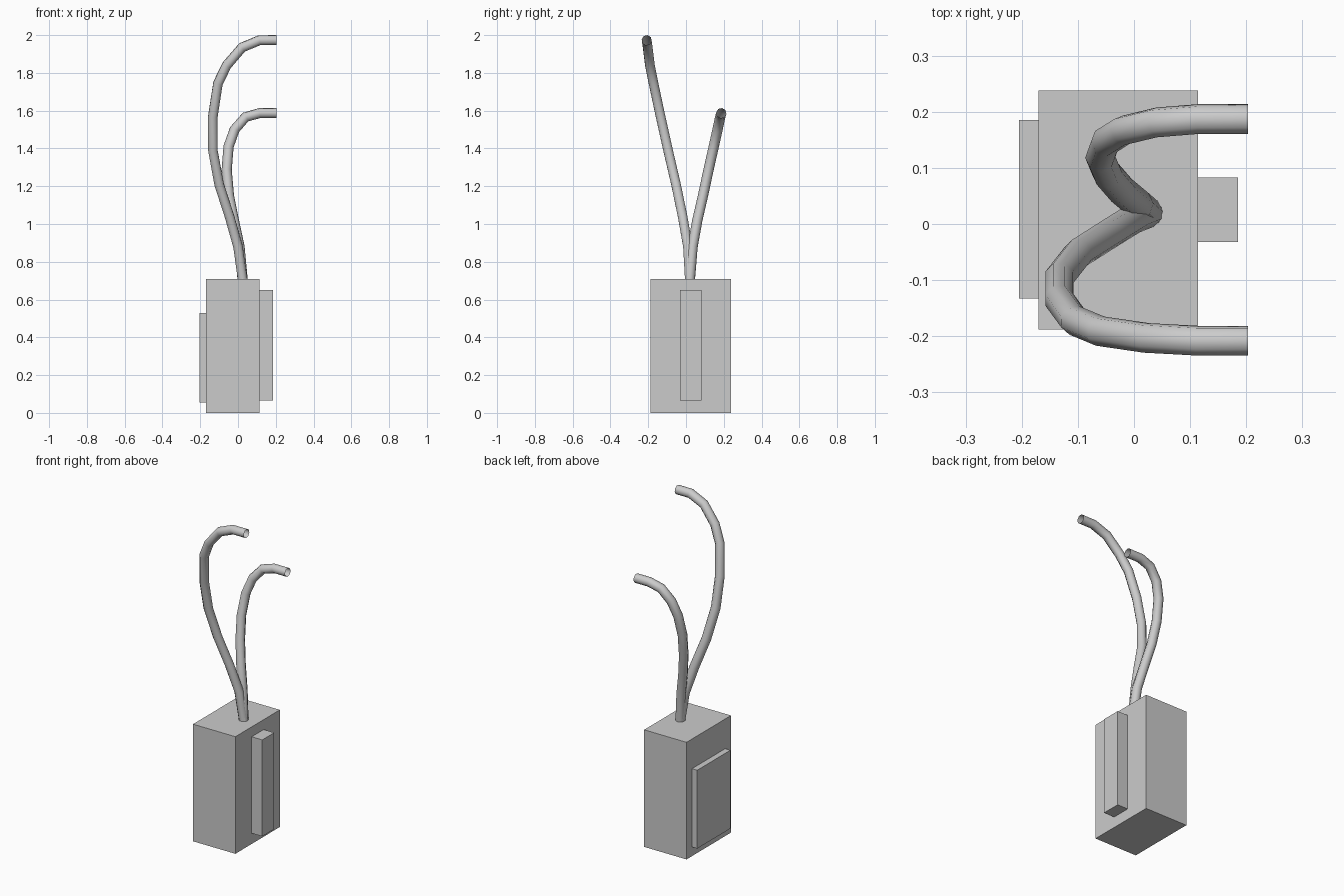
import bpy

cube = bpy.data.objects.get("Cube")
if cube:
    bpy.data.objects.remove(cube, do_unlink=True)

grey = bpy.data.materials.new("plain grey")
grey.use_nodes = True
colour = (0.6, 0.6, 0.6, 1)
grey.diffuse_color = colour
grey.node_tree.nodes["Principled BSDF"].inputs["Base Color"].default_value = colour


def box(name, low, high):
    """Box between two opposite corners."""
    centre = [(a + b) / 2 for a, b in zip(low, high)]
    bpy.ops.mesh.primitive_cube_add(size=1, location=centre)
    obj = bpy.context.object
    obj.name = name
    obj.scale = [b - a for a, b in zip(low, high)]
    bpy.ops.object.transform_apply(location=False, rotation=False, scale=True)
    obj.data.materials.append(grey)


def cable(name, points):
    """Open-ended round tube along a path."""
    curve = bpy.data.curves.new(name, "CURVE")
    curve.dimensions = "3D"
    curve.bevel_depth = 0.027
    curve.bevel_resolution = 2
    curve.use_fill_caps = False
    spline = curve.splines.new("POLY")
    spline.points.add(len(points) - 1)
    for p, co in zip(spline.points, points):
        p.co = (*co, 1)
    spline.use_smooth = True
    curve.materials.append(grey)
    obj = bpy.data.objects.new(name, curve)
    bpy.context.collection.objects.link(obj)


# Housing with a narrow rail on one side and a wide plate on the other
box("housing", (-0.17, -0.188, 0), (0.114, 0.238, 0.71))
box("side_rail", (0.114, -0.032, 0.065), (0.185, 0.083, 0.65))
box("side_plate", (-0.205, -0.133, 0.055), (-0.17, 0.185, 0.53))

# Two cables that rise from the same spot and bend over to the left
cable("tall_cable", [
    (0.025, 0.02, 0.7), (0.0, 0.01, 0.88), (-0.045, -0.018, 1.04),
    (-0.1, -0.053, 1.21), (-0.133, -0.095, 1.39), (-0.133, -0.135, 1.57),
    (-0.106, -0.172, 1.745), (-0.06, -0.191, 1.84), (0.022, -0.203, 1.935),
    (0.114, -0.208, 1.973), (0.203, -0.208, 1.973)])
cable("short_cable", [
    (0.025, 0.02, 0.7), (0.008, 0.035, 0.88), (-0.022, 0.06, 1.02),
    (-0.048, 0.09, 1.15), (-0.06, 0.119, 1.286), (-0.05, 0.147, 1.41),
    (-0.018, 0.167, 1.5), (0.04, 0.181, 1.566),
    (0.114, 0.187, 1.587), (0.203, 0.187, 1.587)])
